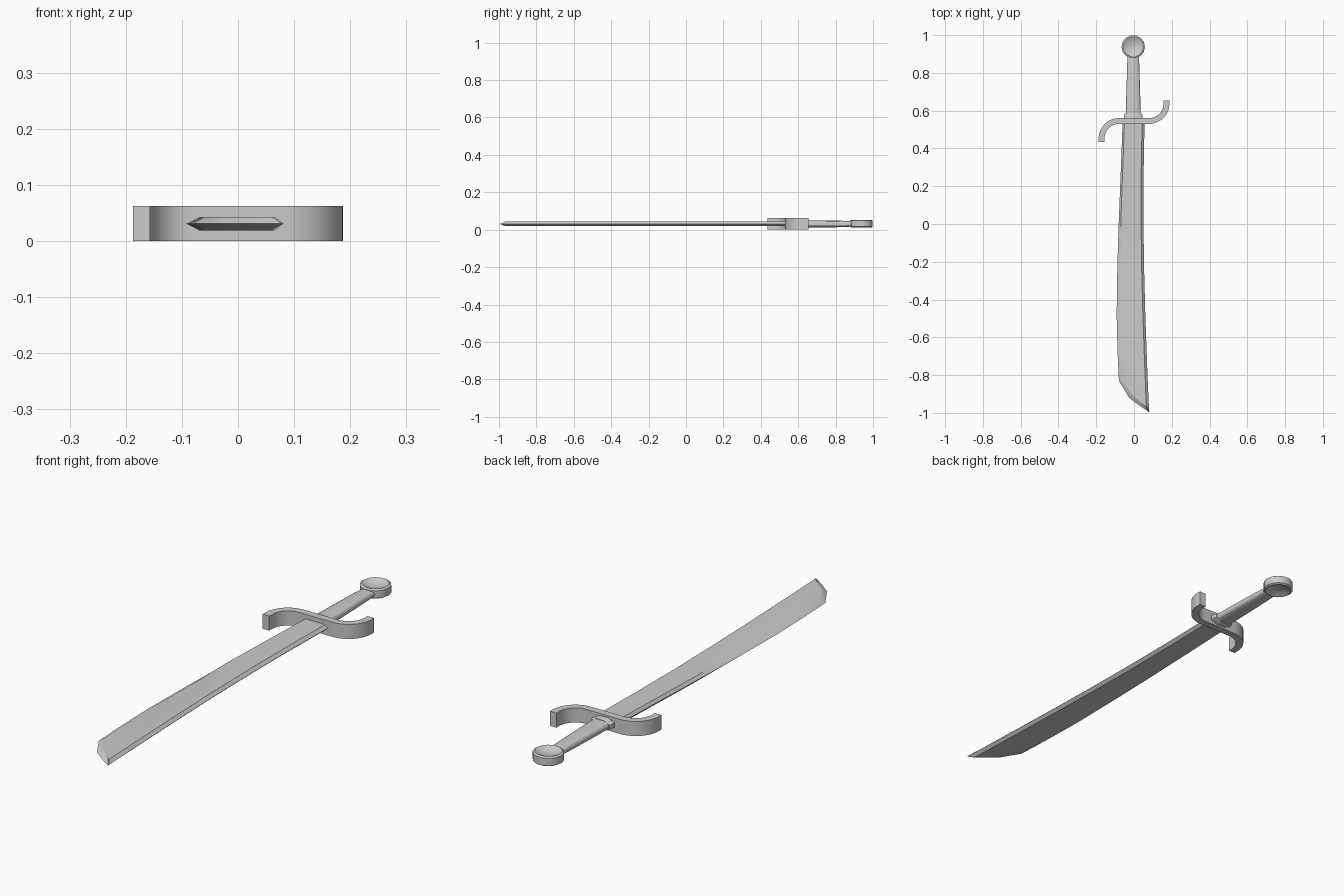
import bpy
import bmesh
from math import pi, sin, cos
from mathutils import Vector

default = bpy.data.objects.get("Cube")
if default:
    bpy.data.objects.remove(default, do_unlink=True)

MID_Z = 0.031  # height of the sword's middle plane

# One plain metal colour
steel = bpy.data.materials.new("grey_steel")
steel.use_nodes = True
GREY = (0.6, 0.6, 0.6, 1)
steel.diffuse_color = GREY
steel.node_tree.nodes["Principled BSDF"].inputs["Base Color"].default_value = GREY


def finish(name, bm):
    """Turn a bmesh into a shaded object."""
    bmesh.ops.remove_doubles(bm, verts=bm.verts, dist=0.0001)
    bmesh.ops.recalc_face_normals(bm, faces=bm.faces)
    mesh = bpy.data.meshes.new(name)
    bm.to_mesh(mesh)
    bm.free()
    mesh.materials.append(steel)
    obj = bpy.data.objects.new(name, mesh)
    bpy.context.collection.objects.link(obj)
    bpy.ops.object.select_all(action="DESELECT")
    obj.select_set(True)
    bpy.context.view_layer.objects.active = obj
    bpy.ops.object.shade_smooth_by_angle(angle=pi / 6)
    return obj


def loft(name, rings):
    """Skin closed cross-sections and cap both ends."""
    bm = bmesh.new()
    rows = [[bm.verts.new(p) for p in ring] for ring in rings]
    count = len(rows[0])
    for a, b in zip(rows, rows[1:]):
        for i in range(count):
            j = (i + 1) % count
            bm.faces.new((a[i], a[j], b[j], b[i]))
    bm.faces.new(rows[0])
    bm.faces.new(rows[-1])
    return finish(name, bm)


# Blade: six-sided sections as cutting edge, flat start, flat end, spine
def blade_section(edge, flat_start, flat_end, spine):
    half = 0.012
    top = [(*p, MID_Z + half) for p in (flat_start, flat_end)]
    bottom = [(*p, MID_Z - half) for p in (flat_end, flat_start)]
    return [(*edge, MID_Z), *top, (*spine, MID_Z), *bottom]


def straight_section(y, edge, spine, bevel):
    return blade_section((edge, y), (edge + bevel, y), (spine - 0.013, y), (spine, y))


blade_rows = [straight_section(*row) for row in (
    (0.545, -0.06, 0.056, 0.01),
    (0.28, -0.07, 0.051, 0.01),
    (0.03, -0.08, 0.05, 0.011),
    (-0.22, -0.088, 0.053, 0.022),
    (-0.48, -0.092, 0.06, 0.024),
    (-0.68, -0.087, 0.067, 0.023),
)]
blade_rows += [
    blade_section((-0.08, -0.83), (-0.06, -0.82), (0.06, -0.84), (0.073, -0.84)),
    blade_section((-0.025, -0.92), (-0.016, -0.9), (0.063, -0.92), (0.077, -0.92)),
    blade_section((0.02, -0.955), (0.026, -0.935), (0.064, -0.945), (0.078, -0.95)),
    blade_section((0.079, -0.995), (0.06, -0.965), (0.066, -0.966), (0.081, -0.994)),
]
loft("blade", blade_rows)


# Guard: S-shaped bar, one curled arm repeated by half-turn symmetry
def guard_path():
    arm = [Vector((-0.172, 0.435))]
    steps = 9
    for i in range(steps + 1):
        a = pi - i / steps * pi / 2
        arm.append(Vector((-0.08 + 0.092 * cos(a), 0.452 + 0.093 * sin(a))))
    other = [Vector((-p.x, 1.09 - p.y)) for p in reversed(arm)]
    return arm + other


path = guard_path()
guard_rings = []
for i, p in enumerate(path):
    along = path[min(i + 1, len(path) - 1)] - path[max(i - 1, 0)]
    side = Vector((-along.y, along.x)).normalized() * 0.0155
    a, b = p + side, p - side
    guard_rings.append([(a.x, a.y, 0), (b.x, b.y, 0),
                        (b.x, b.y, 0.0625), (a.x, a.y, 0.0625)])
loft("guard", guard_rings)


# Grip and collar share a rounded section across the handle
def oval(y, half_width, half_height, sides, power=1.0):
    ring = []
    for i in range(sides):
        a = 2 * pi * (i + 0.5) / sides
        c, s = cos(a), sin(a)
        x = abs(c) ** power * (1 if c > 0 else -1) * half_width
        z = abs(s) ** power * (1 if s > 0 else -1) * half_height
        ring.append((x - 0.004, y, MID_Z + z))
    return ring


loft("grip", [oval(y, w, h, 16, 0.75) for y, w, h in (
    (0.55, 0.041, 0.019),
    (0.7, 0.037, 0.019),
    (0.82, 0.033, 0.018),
    (0.9, 0.031, 0.014),
)])
loft("collar", [oval(y, w, h, 8) for y, w, h in (
    (0.55, 0.052, 0.025),
    (0.578, 0.052, 0.025),
    (0.586, 0.046, 0.022),
)])

# Pommel: round disc dished on both faces
upper = [(0.001, 0.009), (0.03, 0.01), (0.043, 0.017), (0.054, 0.021), (0.062, 0.016)]
profile = upper + [(r, -z) for r, z in reversed(upper)]
SIDES = 14
pommel_rings = []
for r, z in profile:
    turns = [2 * pi * i / SIDES for i in range(SIDES)]
    pommel_rings.append([(r * cos(a) - 0.004, 0.938 + r * sin(a), MID_Z + z + 0.001)
                         for a in turns])
loft("pommel", pommel_rings)
